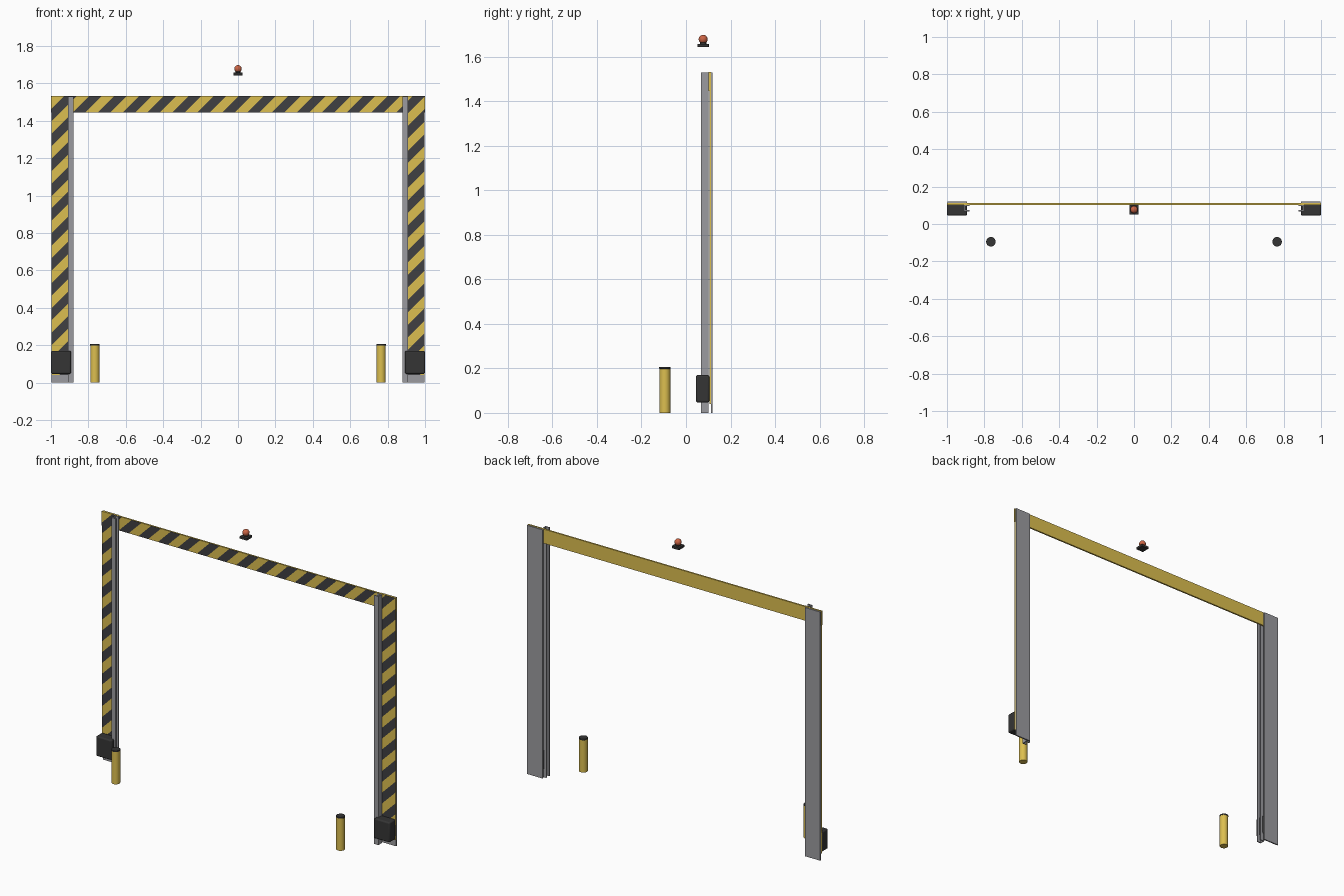
import bpy, bmesh, math
from mathutils import Vector

if "Cube" in bpy.data.objects:
    bpy.data.objects.remove(bpy.data.objects["Cube"])


def material(name, rgb):
    m = bpy.data.materials.new(name)
    m.diffuse_color = (*rgb, 1)
    m.use_nodes = True
    m.node_tree.nodes["Principled BSDF"].inputs["Base Color"].default_value = m.diffuse_color
    return m


YELLOW = material("safety_yellow", (0.72, 0.52, 0.08))
DARK = material("dark_stripe", (0.05, 0.05, 0.055))
BLACK = material("black_plastic", (0.035, 0.035, 0.035))
STEEL = material("steel", (0.33, 0.33, 0.35))
RED = material("lamp_red", (0.6, 0.13, 0.06))


def finish(name, bm, mats, bevel=0, smooth=False):
    me = bpy.data.meshes.new(name)
    bm.to_mesh(me)
    bm.free()
    ob = bpy.data.objects.new(name, me)
    bpy.context.collection.objects.link(ob)
    for m in mats:
        me.materials.append(m)
    if bevel:
        b = ob.modifiers.new("bevel", "BEVEL")
        b.width, b.segments = bevel, 3
    if smooth:
        bpy.ops.object.select_all(action='DESELECT')
        ob.select_set(True)
        bpy.context.view_layer.objects.active = ob
        bpy.ops.object.shade_smooth_by_angle(angle=math.radians(35))
    return ob


def box_mesh(lo, hi):
    bm = bmesh.new()
    bmesh.ops.create_cube(bm, size=1)
    lo, hi = Vector(lo), Vector(hi)
    for v in bm.verts:
        v.co = (lo + hi) / 2 + v.co * (hi - lo)
    return bm


def box(name, lo, hi, mat, bevel=0):
    return finish(name, box_mesh(lo, hi), [mat], bevel, bevel > 0)


def cylinder(name, x, y, z0, z1, r, mat, bevel=0):
    bm = bmesh.new()
    bmesh.ops.create_cone(bm, cap_ends=True, segments=32, radius1=r, radius2=r, depth=z1 - z0)
    bmesh.ops.translate(bm, verts=bm.verts, vec=(x, y, (z0 + z1) / 2))
    return finish(name, bm, [mat], bevel, True)


def striped(name, lo, hi, period=0.133):
    """Yellow panel whose front is cut into diagonal dark bands."""
    bm = box_mesh(lo, hi)
    half = period / 2
    first = math.floor((lo[0] - hi[2]) / half)
    last = math.ceil((hi[0] - lo[2]) / half)
    for k in range(first, last + 1):
        bmesh.ops.bisect_plane(bm, geom=bm.verts[:] + bm.edges[:] + bm.faces[:],
                               plane_co=(k * half, 0, 0), plane_no=(1, 0, -1))
    for f in bm.faces:
        c = f.calc_center_median()
        if f.normal.y < -0.9 and math.floor((c.x - c.z) / half) % 2:
            f.material_index = 1
    return finish(name, bm, [YELLOW, DARK])


def mirrored_box(name, s, lo, hi, mat, bevel=0):
    xs = sorted((s * lo[0], s * hi[0]))
    return box(name, (xs[0], *lo[1:]), (xs[1], *hi[1:]), mat, bevel)


def guide_rail(name, s):
    """U channel, open towards the doorway."""
    t, a, b, y0, y1 = 0.006, 0.908, 0.88, 0.068, 0.102
    pts = [(a, y0), (b, y0), (b, y0 + t), (a - t, y0 + t),
           (a - t, y1 - t), (b, y1 - t), (b, y1), (a, y1)]
    bm = bmesh.new()
    f = bm.faces.new([bm.verts.new((s * x, y, 0)) for x, y in pts])
    up = bmesh.ops.extrude_face_region(bm, geom=[f])["geom"]
    bmesh.ops.translate(bm, vec=(0, 0, 1.53),
                        verts=[v for v in up if isinstance(v, bmesh.types.BMVert)])
    bmesh.ops.recalc_face_normals(bm, faces=bm.faces[:])
    return finish(name, bm, [STEEL])


# Header beam across both posts
striped("header_beam", (-1, 0.102, 1.445), (1, 0.112, 1.532))

for side, s in (("left", -1), ("right", 1)):
    # Post: back plate, guide rail and striped front panel
    mirrored_box(side + "_back_plate", s, (0.893, 0.112, 0), (0.998, 0.12, 1.53), STEEL)
    guide_rail(side + "_guide_rail", s)
    xs = sorted((s * 0.908, s * 0.998))
    striped(side + "_striped_panel", (xs[0], 0.105, 0.04), (xs[1], 0.112, 1.445))
    # Sensor housing at the foot
    mirrored_box(side + "_sensor_box", s, (0.893, 0.045, 0.047), (1.0, 0.105, 0.17), BLACK, 0.008)
    # Bollard with cap
    cylinder(side + "_bollard", s * 0.765, -0.095, 0, 0.2, 0.0245, YELLOW)
    cylinder(side + "_bollard_cap", s * 0.765, -0.095, 0.198, 0.207, 0.0255, BLACK, 0.002)

# Warning lamp floating above the beam
box("lamp_base", (-0.025, 0.051, 1.643), (0.025, 0.103, 1.658), BLACK, 0.002)
cylinder("lamp_collar", 0, 0.077, 1.656, 1.666, 0.014, BLACK)
bm = bmesh.new()
bmesh.ops.create_uvsphere(bm, u_segments=24, v_segments=16, radius=0.02)
bmesh.ops.translate(bm, verts=bm.verts, vec=(0, 0.077, 1.678))
finish("lamp_dome", bm, [RED], smooth=True)
